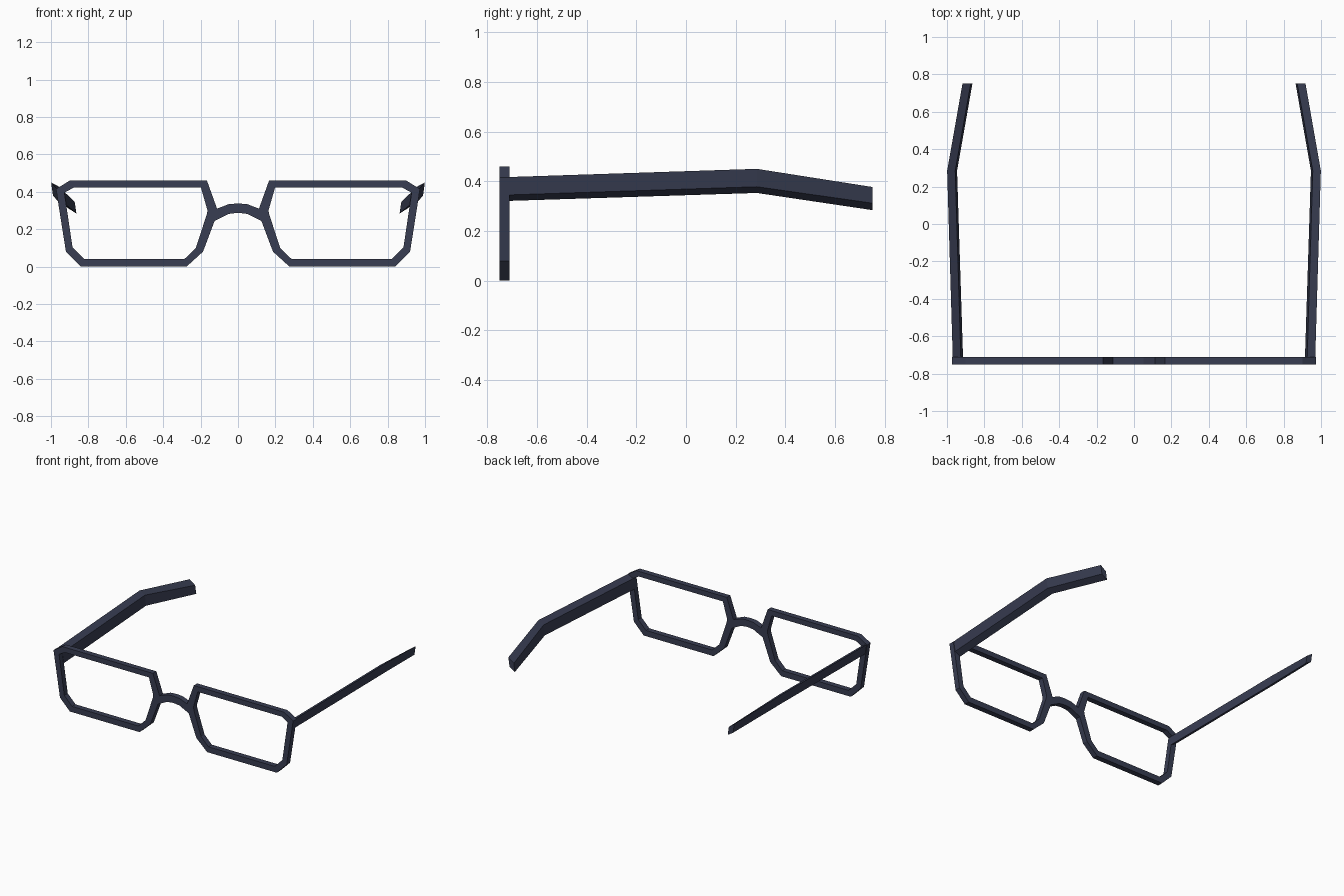
import bpy, bmesh
from mathutils import Vector

if "Cube" in bpy.data.objects:
    bpy.data.objects.remove(bpy.data.objects["Cube"])

mat = bpy.data.materials.new("dark_frame")
mat.diffuse_color = (0.04, 0.047, 0.085, 1)
mat.use_nodes = True
mat.node_tree.nodes["Principled BSDF"].inputs["Base Color"].default_value = mat.diffuse_color


def finish(name, bm):
    """Turn a right-hand half into a mirrored, flat-shaded object."""
    bmesh.ops.recalc_face_normals(bm, faces=bm.faces)
    me = bpy.data.meshes.new(name)
    bm.to_mesh(me)
    bm.free()
    me.materials.append(mat)
    ob = bpy.data.objects.new(name, me)
    bpy.context.collection.objects.link(ob)
    mod = ob.modifiers.new("mirror", 'MIRROR')
    mod.use_axis[0] = True
    mod.use_clip = True


FRONT, BACK = -0.75, -0.71

# Rim outlines (x, z), clockwise from the top nose-side corner
outer = [(.166, .46), (.90, .46), (.973, .415), (.92, .08), (.84, 0),
         (.275, 0), (.187, .08), (.125, .245), (.112, .31)]
inner = [(.198, .422), (.88, .422), (.928, .395), (.885, .105), (.822, .042),
         (.285, .042), (.226, .10), (.168, .275), (.163, .30)]
# Bridge half, ending on the mirror plane
bridge_top = [(.05, .334), (0, .338)]
bridge_low = [(.05, .282), (0, .288)]

bm = bmesh.new()
add = lambda pts: [bm.verts.new((x, FRONT, z)) for x, z in pts]
vo, vi = add(outer), add(inner)
n = len(vo)
for i in range(n):
    j = (i + 1) % n
    bm.faces.new((vo[i], vo[j], vi[j], vi[i]))
top, low = [vo[8]] + add(bridge_top), [vo[7]] + add(bridge_low)
for i in range(2):
    bm.faces.new((top[i], low[i], low[i + 1], top[i + 1]))

# Give the front its depth
front = bm.faces[:]
ext = bmesh.ops.extrude_face_region(bm, geom=front, use_keep_orig=True)
moved = [g for g in ext["geom"] if isinstance(g, bmesh.types.BMVert)]
bmesh.ops.translate(bm, verts=moved, vec=Vector((0, BACK - FRONT, 0)))
# Open the centre cut so both halves join
cut = [f for f in bm.faces if all(abs(v.co.x) < 1e-5 for v in f.verts)]
bmesh.ops.delete(bm, geom=cut, context='FACES_ONLY')
finish("front_rims_and_bridge", bm)

# Temple arm: slanted four-sided section swept through hinge, bend and tip
sections = [
    (BACK - .005, [(.969, .417), (.957, .345), (.914, .321), (.926, .395)]),
    (.285, [(.999, .45), (.989, .378), (.946, .353), (.956, .427)]),
    (.75, [(.917, .377), (.908, .312), (.864, .284), (.873, .345)]),
]
bm = bmesh.new()
rings = [[bm.verts.new((x, y, z)) for x, z in pts] for y, pts in sections]
for a, b in zip(rings, rings[1:]):
    for i in range(4):
        j = (i + 1) % 4
        bm.faces.new((a[i], a[j], b[j], b[i]))
bm.faces.new(rings[0])
bm.faces.new(rings[-1])
finish("temple_arms", bm)
